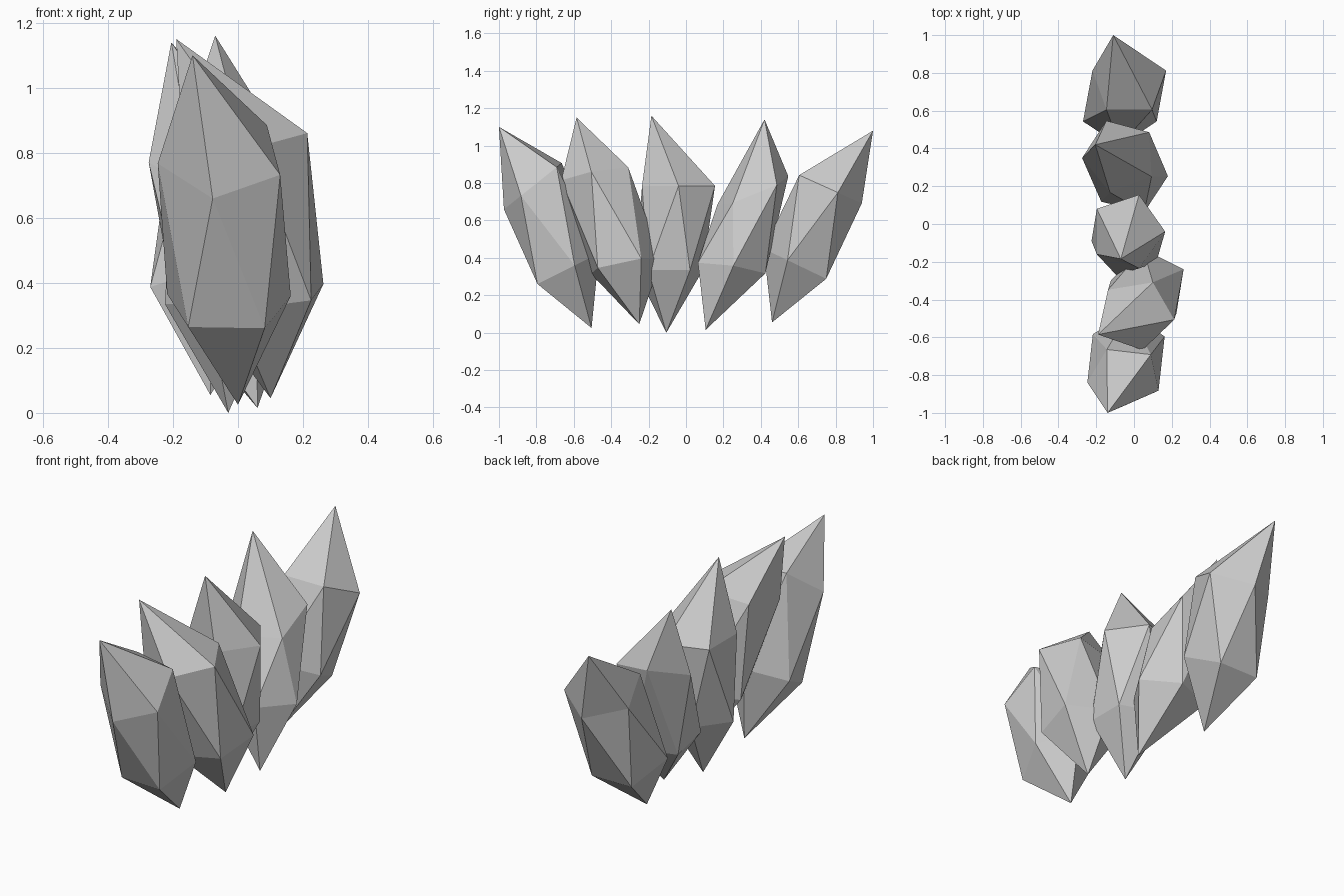
import bpy
import bmesh
from math import radians, cos, sin

if "Cube" in bpy.data.objects:
    bpy.data.objects.remove(bpy.data.objects["Cube"])


def ring(bm, centre, rx, ry, phase, sx, sy):
    """Five-sided ring lying in a tilted plane (sx, sy are its slopes)."""
    cx, cy, cz = centre
    verts = []
    for k in range(5):
        a = radians(phase + 72 * k)
        dx, dy = rx * cos(a), ry * sin(a)
        verts.append(bm.verts.new((cx + dx, cy + dy, cz + sx * dx + sy * dy)))
    return verts


def crystal(name, top, upper, lower, bottom):
    """Faceted shard: tip, two staggered rings, lower tip."""
    bm = bmesh.new()
    tip, base = bm.verts.new(top), bm.verts.new(bottom)
    up, low = ring(bm, *upper), ring(bm, *lower)
    for k in range(5):
        n = (k + 1) % 5
        bm.faces.new((tip, up[k], up[n]))
        bm.faces.new((up[k], low[k], up[n]))
        bm.faces.new((low[k], low[n], up[n]))
        bm.faces.new((base, low[n], low[k]))
    bmesh.ops.recalc_face_normals(bm, faces=bm.faces[:])
    mesh = bpy.data.meshes.new(name)
    bm.to_mesh(mesh)
    bm.free()
    obj = bpy.data.objects.new(name, mesh)
    bpy.context.collection.objects.link(obj)
    return obj


# Row of five shards fanning out along y
crystal("crystal_front", (-0.14, -1.0, 1.10),
        ((-0.05, -0.81, 0.79), 0.20, 0.165, -98, 0.0, 0.8),
        ((-0.03, -0.645, 0.335), 0.20, 0.18, -56, 0.0, 0.5),
        (0.0, -0.505, 0.025))
crystal("crystal_mid_front", (-0.19, -0.585, 1.15),
        ((0.01, -0.48, 0.845), 0.205, 0.19, -8, 0.1, 0.18),
        ((0.08, -0.33, 0.36), 0.205, 0.20, 27, 0.1, 0.2),
        (0.10, -0.25, 0.045))
crystal("crystal_centre", (-0.07, -0.185, 1.16),
        ((-0.035, -0.04, 0.785), 0.20, 0.205, 0, 0.0, 0.0),
        ((-0.035, -0.09, 0.335), 0.19, 0.19, 36, 0.0, 0.0),
        (-0.03, -0.105, 0.0))
crystal("crystal_mid_back", (-0.205, 0.42, 1.14),
        ((-0.075, 0.36, 0.755), 0.20, 0.20, 39, -0.1, 0.4),
        ((-0.02, 0.24, 0.34), 0.20, 0.19, 76, 0.1, -0.15),
        (0.06, 0.105, 0.015))
crystal("crystal_back", (-0.11, 1.0, 1.08),
        ((-0.025, 0.755, 0.775), 0.205, 0.185, 18, 0.0, -0.45),
        ((-0.075, 0.60, 0.36), 0.205, 0.185, 54, 0.0, -0.48),
        (-0.085, 0.46, 0.055))
